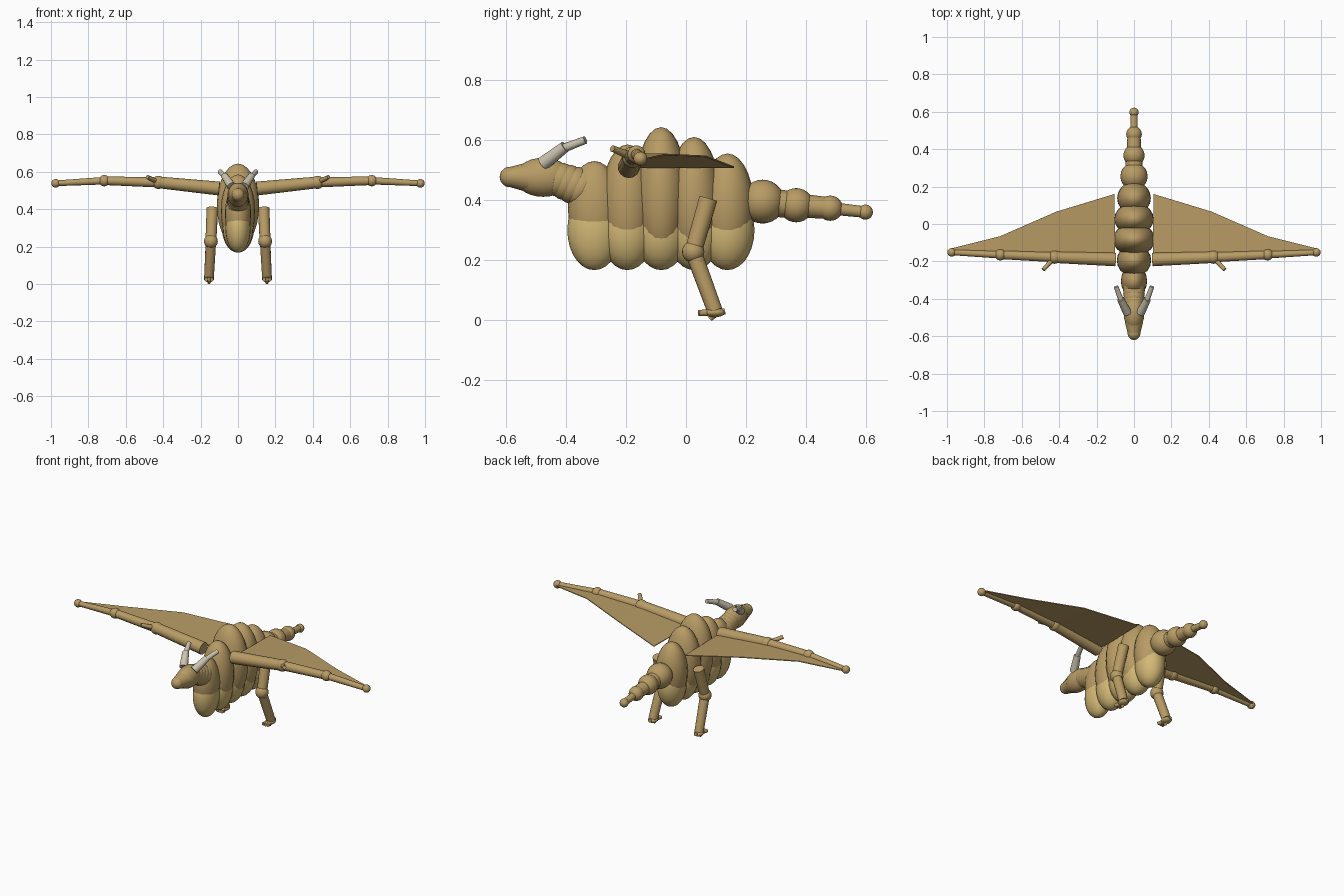
import bpy, bmesh
from mathutils import Vector

cube = bpy.data.objects.get("Cube")
if cube:
    bpy.data.objects.remove(cube, do_unlink=True)


def material(name, rgb):
    m = bpy.data.materials.new(name)
    m.use_nodes = True
    m.diffuse_color = (*rgb, 1)
    m.node_tree.nodes["Principled BSDF"].inputs["Base Color"].default_value = (*rgb, 1)
    return m


tan = material("tan hide", (0.48, 0.33, 0.13))
pale = material("pale belly", (0.65, 0.48, 0.18))
bone = material("bone grey", (0.60, 0.55, 0.43))


def finish(name, mat):
    ob = bpy.context.object
    ob.name = name
    ob.data.materials.append(mat)
    bpy.ops.object.shade_smooth_by_angle(angle=0.7)
    return ob


def ball(name, loc, radii, mat=tan, tilt=0):
    """Ellipsoid with its poles along z."""
    bpy.ops.mesh.primitive_uv_sphere_add(segments=20, ring_count=14, location=loc,
                                         rotation=(tilt, 0, 0))
    bpy.context.object.scale = radii if isinstance(radii, tuple) else (radii,) * 3
    return finish(name, mat)


def rod(name, a, b, r1, r2, mat=tan):
    """Tapered cylinder from a to b."""
    a, b = Vector(a), Vector(b)
    d = b - a
    bpy.ops.mesh.primitive_cone_add(vertices=14, radius1=r1, radius2=r2, depth=d.length,
                                    location=(a + b) / 2)
    bpy.context.object.rotation_euler = d.to_track_quat('Z', 'Y').to_euler()
    return finish(name, mat)


# Body: overlapping upper segments, each with a paler belly segment
segments = [  # y, centre z, half width, half height, belly half width
    (-0.305, 0.375, 0.070, 0.155, 0.068),
    (-0.195, 0.390, 0.092, 0.195, 0.082),
    (-0.083, 0.420, 0.113, 0.223, 0.086),
    (0.027, 0.400, 0.105, 0.210, 0.084),
    (0.138, 0.380, 0.090, 0.175, 0.080),
]
for i, (y, z, w, h, belly) in enumerate(segments):
    ball(f"body_segment_{i}", (0, y, z), (w, 0.088, h))
    ball(f"belly_segment_{i}", (0, y, 0.3), (belly, 0.09, 0.133), pale)

# Neck rings, head and snout
for i in range(5):
    ball(f"neck_ring_{i}", (0, -0.325 - 0.024 * i, 0.432 + 0.009 * i),
         (0.062 - 0.002 * i, 0.05, 0.07 - 0.003 * i), tilt=-0.5)
ball("head", (0, -0.475, 0.476), (0.056, 0.095, 0.065))
rod("muzzle", (0, -0.525, 0.476), (0, -0.585, 0.477), 0.05, 0.034)
ball("snout", (0, -0.586, 0.477), (0.034, 0.034, 0.034))

# Tail: shrinking balls joined by rods
tail = [(0.255, 0.395, 0.073), (0.367, 0.383, 0.057), (0.480, 0.373, 0.042), (0.597, 0.360, 0.025)]
links = [0.046, 0.038, 0.02]
for i, (y, z, r) in enumerate(tail):
    ball(f"tail_ball_{i}", (0, y, z), r)
    if i < len(links):
        y2, z2, _ = tail[i + 1]
        rod(f"tail_link_{i}", (0, y, z), (0, y2, z2), links[i] * 1.05, links[i] * 0.95)


def wing_membrane(name, s):
    """Thin panelled sheet between the arm bones and the trailing edge."""
    lead = [(0.10, -0.19, 0.51), (0.42, -0.178, 0.542), (0.715, -0.165, 0.552), (0.975, -0.152, 0.538)]
    trail = [(0.105, 0.16, 0.51), (0.415, 0.066, 0.546), (0.715, -0.065, 0.552), (0.975, -0.13, 0.538)]
    bm = bmesh.new()
    rows = [[bm.verts.new((s * x, y, z)) for x, y, z in edge] for edge in (lead, trail)]
    for i in range(3):
        bm.faces.new((rows[0][i], rows[0][i + 1], rows[1][i + 1], rows[1][i]))
    bmesh.ops.recalc_face_normals(bm, faces=bm.faces)
    me = bpy.data.meshes.new(name)
    bm.to_mesh(me)
    bm.free()
    me.materials.append(tan)
    ob = bpy.data.objects.new(name, me)
    bpy.context.collection.objects.link(ob)
    mod = ob.modifiers.new("thickness", 'SOLIDIFY')
    mod.thickness = 0.005
    mod.offset = 0


for side, s in (("left", 1), ("right", -1)):
    def at(x, y, z):
        return (s * x, y, z)

    # Horn in two pieces
    rod(f"{side}_horn_base", at(0.035, -0.475, 0.522), at(0.072, -0.402, 0.578), 0.024, 0.019, bone)
    rod(f"{side}_horn_tip", at(0.066, -0.415, 0.57), at(0.096, -0.335, 0.6), 0.015, 0.013, bone)

    # Wing arm, joints, claw and membrane
    shoulder, elbow = at(0.1, -0.19, 0.51), at(0.425, -0.178, 0.543)
    wrist, tip = at(0.715, -0.165, 0.552), at(0.975, -0.152, 0.538)
    rod(f"{side}_upper_arm", shoulder, elbow, 0.037, 0.031)
    rod(f"{side}_forearm", elbow, wrist, 0.027, 0.023)
    rod(f"{side}_wing_finger", wrist, tip, 0.02, 0.015)
    ball(f"{side}_elbow", elbow, 0.035)
    ball(f"{side}_wrist", wrist, 0.03)
    ball(f"{side}_wing_tip", tip, 0.023)
    rod(f"{side}_wing_claw", elbow, at(0.485, -0.245, 0.572), 0.014, 0.011)
    wing_membrane(f"{side}_wing_membrane", s)

    # Leg, foot and toes
    knee, ankle = at(0.145, 0.024, 0.228), at(0.155, 0.096, 0.032)
    rod(f"{side}_thigh", at(0.137, 0.074, 0.405), knee, 0.031, 0.029)
    ball(f"{side}_knee", knee, 0.037)
    rod(f"{side}_shin", knee, ankle, 0.028, 0.026)
    ball(f"{side}_foot", at(0.155, 0.094, 0.026), (0.027, 0.036, 0.016))
    for i, spread in enumerate((-0.016, 0, 0.016)):
        rod(f"{side}_toe_{i}", at(0.155, 0.095, 0.026), at(0.155 + spread, 0.042, 0.024), 0.013, 0.01)
    rod(f"{side}_heel_claw", at(0.155, 0.1, 0.025), at(0.155, 0.08, 0.004), 0.013, 0.008)
    rod(f"{side}_back_toe", at(0.155, 0.09, 0.022), at(0.155, 0.13, 0.03), 0.013, 0.01)
